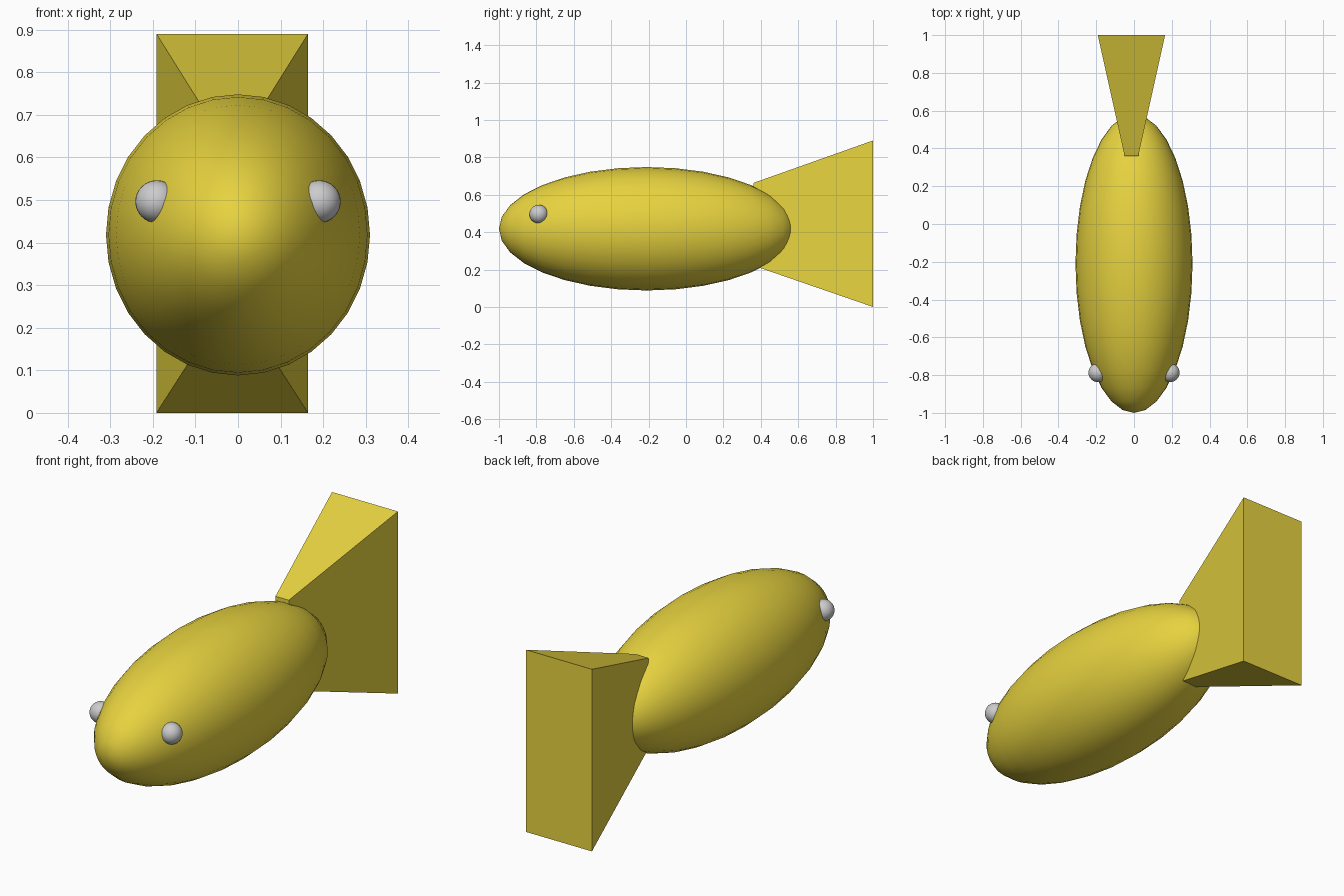
import bpy, bmesh
from math import pi

if "Cube" in bpy.data.objects:
    bpy.data.objects.remove(bpy.data.objects["Cube"])


def colour(name, rgba):
    m = bpy.data.materials.new(name)
    m.diffuse_color = rgba
    m.use_nodes = True
    m.node_tree.nodes["Principled BSDF"].inputs["Base Color"].default_value = m.diffuse_color
    return m


def ellipsoid(name, centre, radii, segs=32, rings=16):
    # poles lie along the length (y) axis
    bpy.ops.mesh.primitive_uv_sphere_add(segments=segs, ring_count=rings, radius=1,
                                         location=centre, rotation=(pi / 2, 0, 0))
    ob = bpy.context.object
    ob.name = name
    ob.scale = (radii[0], radii[2], radii[1])
    bpy.ops.object.transform_apply(location=False, rotation=True, scale=True)
    bpy.ops.object.shade_smooth()
    return ob


yellow = colour("yellow", (0.8, 0.65, 0.05, 1))

# Body
body = ellipsoid("body", (0, -0.21, 0.418), (0.31, 0.79, 0.33))
body.data.materials.append(yellow)

# Eyes
for side, s in (("left", -1), ("right", 1)):
    ellipsoid(side + "_eye", (s * 0.191, -0.787, 0.496), (0.05, 0.05, 0.05))

# Tail fin: box flaring towards the back
bm = bmesh.new()
bmesh.ops.create_cube(bm, size=2)
for v in bm.verts:
    x, y, z = v.co
    if y > 0:
        v.co = (-0.0135 + 0.178 * x, 1.0, 0.445 + 0.445 * z)
    else:
        v.co = (-0.0135 + 0.036 * x, 0.36, 0.442 + 0.221 * z)
mesh = bpy.data.meshes.new("tail_fin")
bm.to_mesh(mesh)
bm.free()
tail = bpy.data.objects.new("tail_fin", mesh)
bpy.context.collection.objects.link(tail)
mesh.materials.append(yellow)
